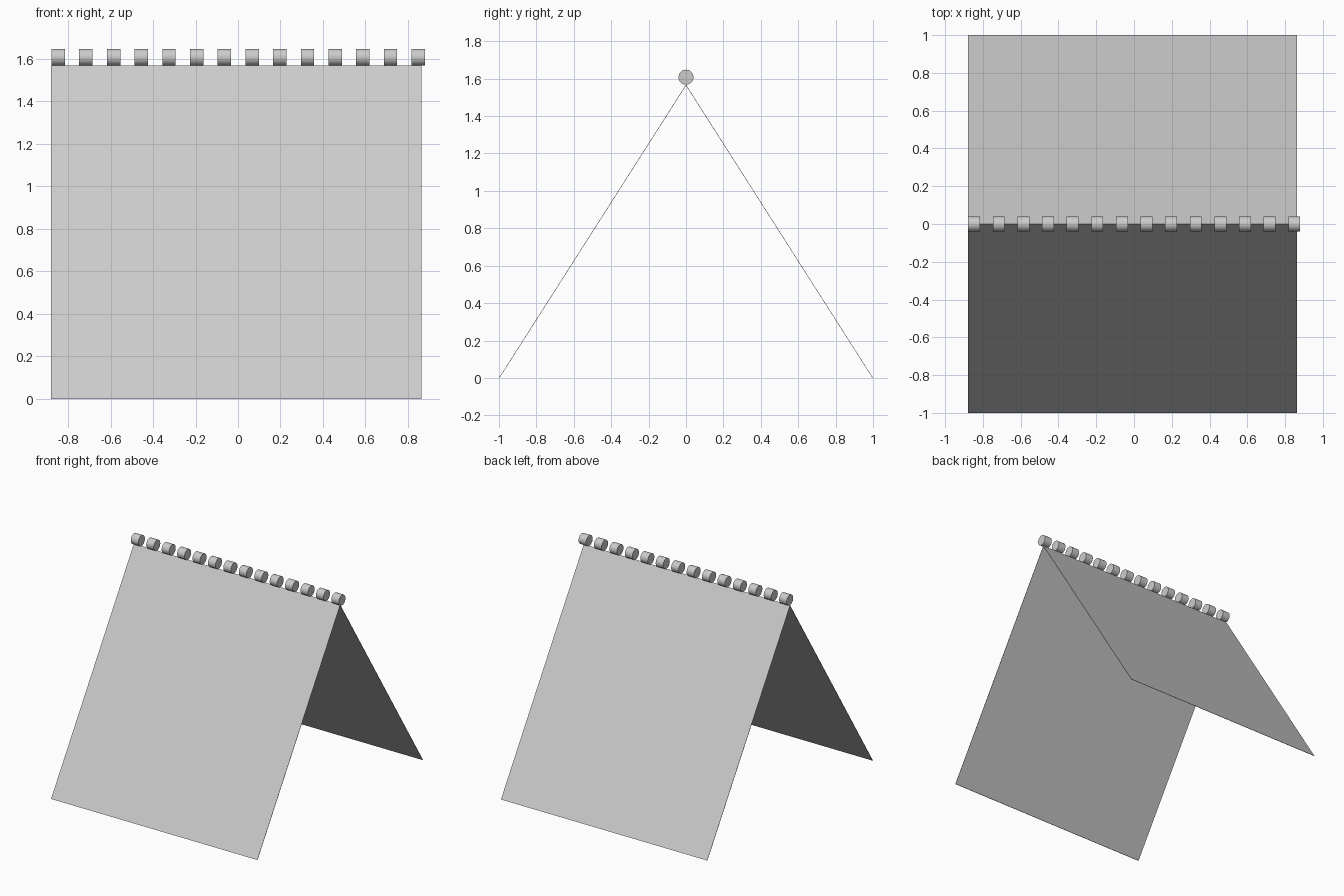
import bpy, math

if "Cube" in bpy.data.objects:
    bpy.data.objects.remove(bpy.data.objects["Cube"])

APEX = 1.568          # height of the fold
X0, X1 = -0.88, 0.864  # panel ends


def panel(name, side):
    """Thin sloping sheet from the ground to the fold."""
    profile = [(side, 0), (side * 0.997, 0), (0, APEX - 0.005), (0, APEX)]
    verts = [(x, y, z) for x in (X0, X1) for y, z in profile]
    faces = [(0, 1, 2, 3), (7, 6, 5, 4)]
    faces += [(i, i + 4, (i + 1) % 4 + 4, (i + 1) % 4) for i in range(4)]
    if side > 0:
        faces = [f[::-1] for f in faces]
    mesh = bpy.data.meshes.new(name)
    mesh.from_pydata(verts, [], [f[::-1] for f in faces])
    bpy.context.collection.objects.link(bpy.data.objects.new(name, mesh))


# Two leaning panels
panel("front_panel", -1)
panel("back_panel", 1)

# Row of binding rings along the fold
COUNT, WIDTH, RADIUS = 14, 0.063, 0.04
first = -0.88 + WIDTH / 2 + 0.002
pitch = (0.88 - WIDTH / 2 - first) / (COUNT - 1)
for i in range(COUNT):
    bpy.ops.mesh.primitive_cylinder_add(
        vertices=32, radius=RADIUS, depth=WIDTH,
        location=(first + i * pitch, 0, 1.608), rotation=(0, math.pi / 2, 0))
    bpy.context.object.name = f"binding_ring_{i + 1}"
    bpy.ops.object.shade_smooth_by_angle(angle=math.radians(35))
